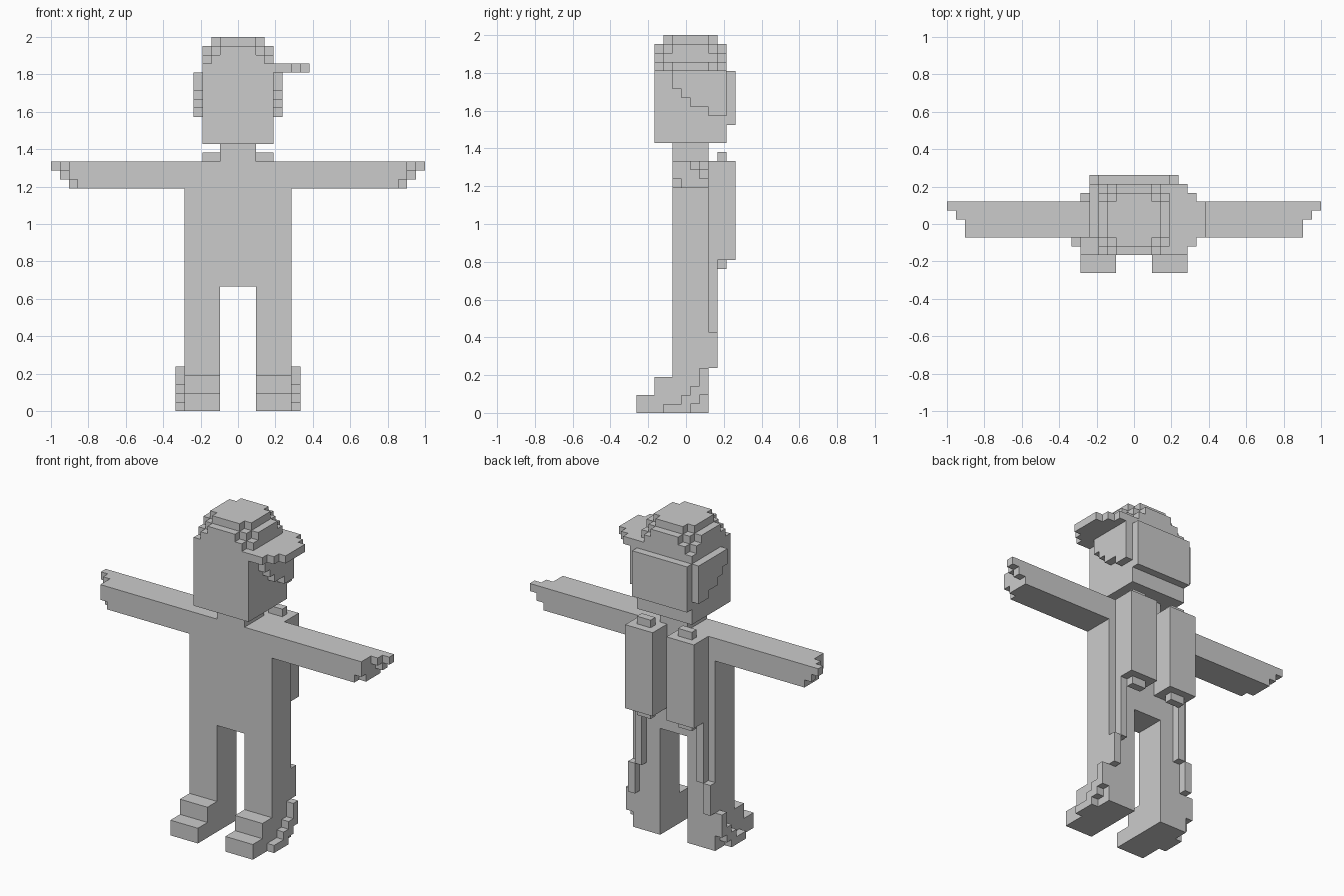
import bpy, bmesh
from mathutils import Vector

if "Cube" in bpy.data.objects:
    bpy.data.objects.remove(bpy.data.objects["Cube"])

U = 2 / 42           # size of one block; x is centred, y runs 0..11, z runs 0..42
parts = {}


def box(name, x0, x1, y0, y1, z0, z1, mirror=False):
    """Fill a block range in a part, optionally also mirrored across x."""
    cells = parts.setdefault(name, set())
    for x in range(x0, x1):
        for y in range(y0, y1):
            for z in range(z0, z1):
                cells.add((x, y, z))
                if mirror:
                    cells.add((-1 - x, y, z))


def both(name, *r):
    """Left and right copies as separate parts."""
    x0, x1 = r[:2]
    box("right_" + name, *r)
    box("left_" + name, -x1, -x0, *r[2:])


# Torso, neck and head
box("torso", -6, 6, 4, 8, 14, 28)
box("neck", -2, 2, 4, 8, 28, 30)
box("head", -4, 4, 2, 10, 30, 38)

# Rounded cap: each layer is a square with stepped corners
for half, inner, z in ((4, 4, 38), (4, 3, 39), (4, 2, 40), (3, 2, 41)):
    for i in range(half - inner + 1):
        w, d = half - i, inner + i
        box("cap", -w, w, 6 - d, 6 + d, z, z + 1)

# Cap brim turned to the side
for x1, half in ((6, 4), (7, 3), (8, 2)):
    box("cap_brim", 4, x1, 6 - half, 6 + half, 38, 39)

# Hair at the back and stepped down the sides
box("back_hair", -4, 4, 10, 11, 32, 38)
for y0, y1, z in ((4, 5, 36), (5, 6, 35), (6, 8, 34), (8, 10, 33)):
    both("side_hair", 4, 5, y0, y1, z, 38)

# Arms with diagonally stepped hands
both("arm", 6, 18, 4, 8, 25, 28)
for y in range(4, 8):
    for z in range(25, 28):
        d = (7 - y) + (27 - z)
        end = 21 if d == 0 else 20 if d == 1 else 19 if d < 5 else 18
        both("hand", 18, end, y, y + 1, z, z + 1)

# Legs and feet
both("leg", 2, 6, 4, 8, 4, 14)
both("foot", 2, 6, 2, 8, 0, 4)
both("foot", 2, 6, 0, 2, 0, 2)

# Back tanks with end knobs
both("tank", 1, 5, 8, 11, 17, 28)
both("tank_knob", 2, 4, 9, 10, 28, 29)
both("tank_knob", 2, 4, 9, 10, 16, 17)

# Hoses running down the legs to the feet
both("hose", 4, 5, 8, 9, 9, 17)
both("hose", 5, 6, 8, 9, 5, 9)
for y0, y1, z in ((3, 6, 0), (5, 7, 1), (6, 8, 2), (7, 8, 3), (7, 8, 4)):
    both("hose", 6, 7, y0, y1, z, z + 1)

# Build meshes from exposed block faces only
solid = set().union(*parts.values())
for name, cells in parts.items():
    bm = bmesh.new()
    verts = {}

    def vert(p):
        key = tuple(p)
        if key not in verts:
            verts[key] = bm.verts.new((p[0] * U, (p[1] - 5.5) * U, p[2] * U))
        return verts[key]

    for c in sorted(cells):
        for axis in range(3):
            a, b = (axis + 1) % 3, (axis + 2) % 3
            for side in (0, 1):
                n = list(c)
                n[axis] += 1 if side else -1
                if tuple(n) in solid:
                    continue
                quad = []
                for s, t in ((0, 0), (1, 0), (1, 1), (0, 1)):
                    p = list(c)
                    p[axis] += side
                    p[a] += s
                    p[b] += t
                    quad.append(vert(p))
                bm.faces.new(quad if side else quad[::-1])
    mesh = bpy.data.meshes.new(name)
    # Merge coplanar block faces
    bmesh.ops.dissolve_limit(bm, angle_limit=0.01, verts=bm.verts[:], edges=bm.edges[:])
    bm.to_mesh(mesh)
    bm.free()
    bpy.context.collection.objects.link(bpy.data.objects.new(name, mesh))
